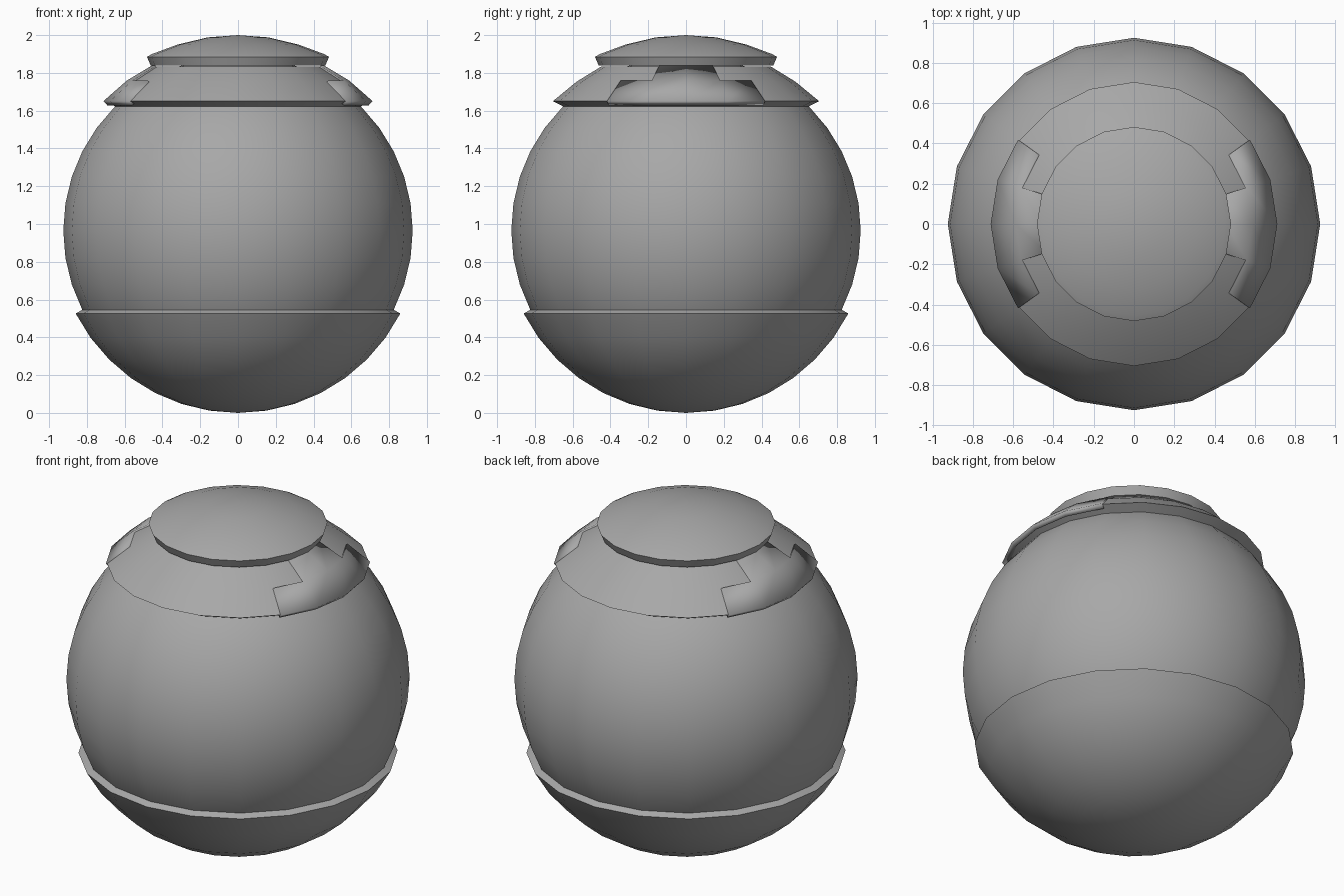
import bpy
import bmesh
from math import sin, cos, radians

if "Cube" in bpy.data.objects:
    bpy.data.objects.remove(bpy.data.objects["Cube"], do_unlink=True)

SEGS = 20            # sides around the vertical axis
STEP = 360 / SEGS
LAT = 9              # degrees between rings
CENTRE = 0.965       # height of the ball's centre

grey = bpy.data.materials.new("mid_grey")
grey.use_nodes = True
grey.diffuse_color = (0.39, 0.39, 0.39, 1)
grey.node_tree.nodes["Principled BSDF"].inputs["Base Color"].default_value = grey.diffuse_color


def finish(name, bm):
    """Turn a bmesh into a smooth-shaded object with sharp creases."""
    bmesh.ops.recalc_face_normals(bm, faces=bm.faces)
    mesh = bpy.data.meshes.new(name)
    bm.to_mesh(mesh)
    bm.free()
    mesh.materials.append(grey)
    obj = bpy.data.objects.new(name, mesh)
    bpy.context.collection.objects.link(obj)
    bpy.ops.object.select_all(action='DESELECT')
    obj.select_set(True)
    bpy.context.view_layer.objects.active = obj
    bpy.ops.object.shade_smooth_by_angle(angle=radians(30))
    return obj


def lathe(name, profile):
    """Revolve a list of (radius, height) points around the z axis."""
    bm = bmesh.new()
    verts = [bm.verts.new((r, 0, z)) for r, z in profile]
    edges = [bm.edges.new(pair) for pair in zip(verts, verts[1:])]
    bmesh.ops.spin(bm, geom=verts + edges, cent=(0, 0, 0), axis=(0, 0, 1),
                   angle=radians(360), steps=SEGS, use_duplicate=False)
    bmesh.ops.remove_doubles(bm, verts=bm.verts, dist=0.0005)
    return finish(name, bm)


def arc(radius, start, end):
    """Profile points on a circle between two latitudes in degrees."""
    return [(radius * cos(radians(a)), CENTRE + radius * sin(radians(a)))
            for a in range(start, end + 1, LAT)]


# Main ball
lathe("ball_body", arc(0.925, -90, 90))

# Lower bowl with a thin ledge at its rim
lathe("lower_bowl", arc(0.965, -90, -27) + arc(0.915, -27, -27))

# Upper collar, closed under the rim and under the cap
lathe("collar", [(0.64, 1.617), (0.705, 1.65), (0.58, 1.753), (0.45, 1.833), (0.3, 1.833)])

# Cap with a flared edge and shallow dome
lathe("cap", [(0, 1.838), (0.462, 1.838), (0.482, 1.885), (0.455, 1.9),
              (0.32, 1.95), (0.16, 1.988), (0, 2.0)])

# Stepped raised plates on both sides of the collar: wide below, narrow above
rows = [(0.712, 1.651), (0.589, 1.759), (0.458, 1.838)]
for name, facing in (("side_plate_left", 0), ("side_plate_right", 180)):
    bm = bmesh.new()
    grid = [[bm.verts.new((r * cos(radians(facing + i * STEP)),
                           r * sin(radians(facing + i * STEP)), z))
             for i in range(-2, 3)] for r, z in rows]
    for row, columns in ((0, range(4)), (1, range(1, 3))):
        for c in columns:
            bm.faces.new((grid[row][c], grid[row][c + 1],
                          grid[row + 1][c + 1], grid[row + 1][c]))
    bmesh.ops.delete(bm, geom=[v for v in bm.verts if not v.link_faces], context='VERTS')
    plate = finish(name, bm)
    thick = plate.modifiers.new("thickness", 'SOLIDIFY')
    thick.thickness = 0.03
    thick.offset = -1
